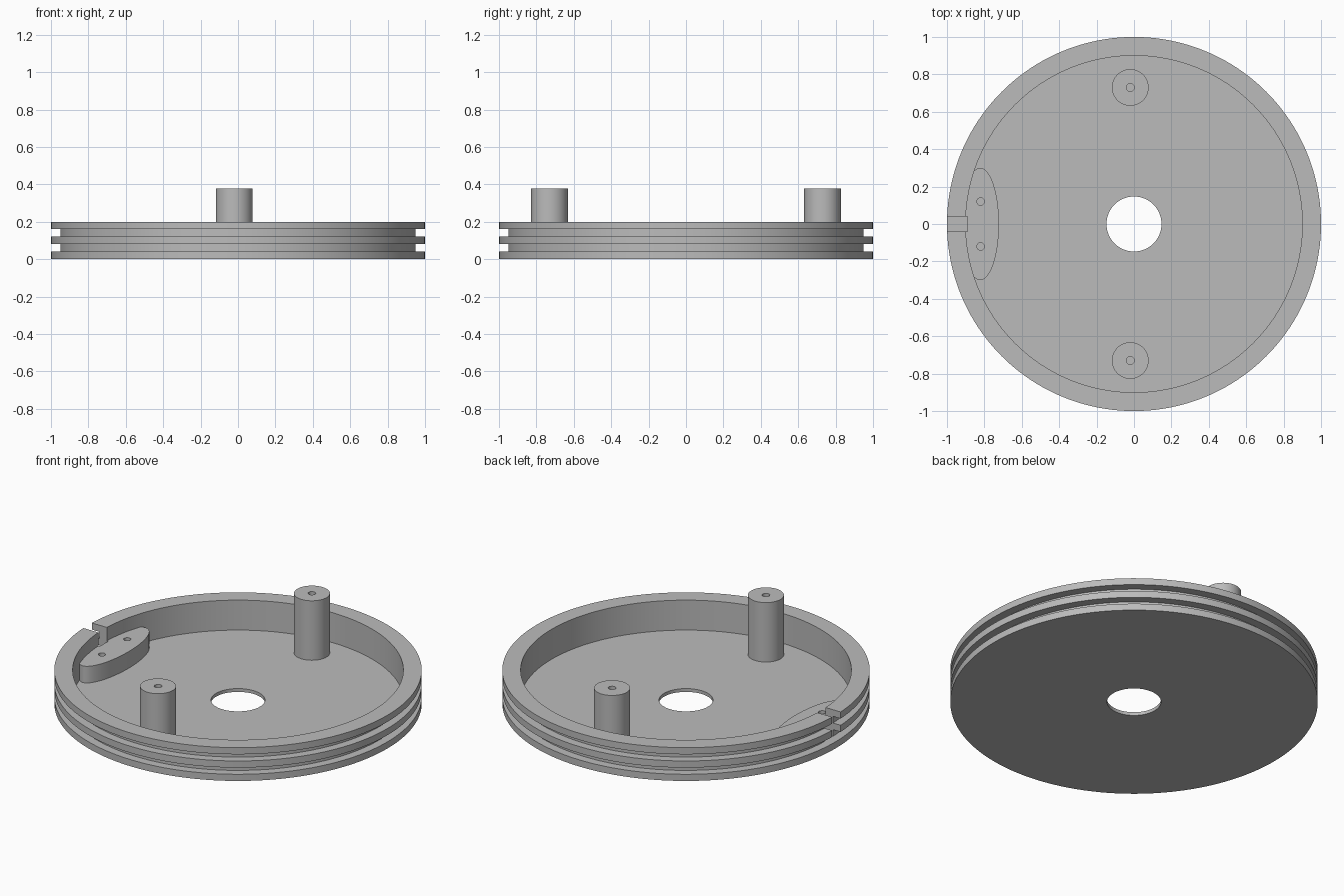
import bpy, bmesh, math
from mathutils import Matrix

cube = bpy.data.objects.get("Cube")
if cube:
    bpy.data.objects.remove(cube, do_unlink=True)

grey = bpy.data.materials.new("plain grey")
grey.use_nodes = True
colour = (0.5, 0.5, 0.5, 1)
grey.diffuse_color = colour
grey.node_tree.nodes["Principled BSDF"].inputs["Base Color"].default_value = colour


def finish(name, bm):
    bmesh.ops.recalc_face_normals(bm, faces=bm.faces)
    mesh = bpy.data.meshes.new(name)
    bm.to_mesh(mesh)
    bm.free()
    mesh.materials.append(grey)
    obj = bpy.data.objects.new(name, mesh)
    bpy.context.collection.objects.link(obj)
    return obj


def lathe(name, profile, steps, x=0, y=0):
    """Spin a closed (radius, height) outline about a vertical axis."""
    bm = bmesh.new()
    verts = [bm.verts.new((r, 0, z)) for r, z in profile]
    edges = [bm.edges.new((a, b)) for a, b in zip(verts, verts[1:] + verts[:1])]
    bmesh.ops.spin(bm, geom=verts + edges, cent=(0, 0, 0), axis=(0, 0, 1),
                   angle=math.tau, steps=steps, use_duplicate=False)
    bmesh.ops.remove_doubles(bm, verts=bm.verts, dist=1e-5)
    bmesh.ops.translate(bm, verts=bm.verts, vec=(x, y, 0))
    return finish(name, bm)


def cylinder(name, x, y, z0, z1, rx, ry, sides):
    bm = bmesh.new()
    place = Matrix.Translation((x, y, (z0 + z1) / 2)) @ Matrix.Diagonal((rx, ry, z1 - z0, 1))
    bmesh.ops.create_cone(bm, cap_ends=True, segments=sides, radius1=1,
                          radius2=1, depth=1, matrix=place)
    return finish(name, bm)


def cut(obj, cutter):
    mod = obj.modifiers.new("cut", "BOOLEAN")
    mod.operation = "DIFFERENCE"
    mod.solver = "EXACT"
    mod.object = cutter
    cutter.hide_render = True
    bpy.context.view_layer.objects.active = obj
    bpy.ops.object.modifier_apply(modifier=mod.name)


# Shallow dish: floor with centre hole, raised rim, two outer grooves
FLOOR, TOP, STEP = 0.02, 0.2, 0.04
outline = [(0.147, FLOOR), (0.147, 0), (1, 0)]
for i in (1, 3):
    low, high = STEP * i, STEP * (i + 1)
    outline += [(1, low), (0.95, low), (0.95, high), (1, high)]
outline += [(1, TOP), (0.9, TOP), (0.9, FLOOR)]
dish = lathe("grooved_dish", outline, 160)

# Oval pad against the rim, with two screw holes
pad = cylinder("oval_pad", -0.822, 0, 0.01, 0.12, 0.1, 0.3, 96)
cutters = []
for side in (-1, 1):
    hole = cylinder("pad_hole_cutter", -0.82, side * 0.12, 0.03, 0.2, 0.02, 0.02, 32)
    cut(pad, hole)
    cutters.append(hole)

# Slot through the rim into the lower groove
bm = bmesh.new()
bmesh.ops.create_cube(bm, size=1, matrix=Matrix.Translation((-0.99, 0, 0.17))
                      @ Matrix.Diagonal((0.2, 0.08, 0.26, 1)))
slot = finish("slot_cutter", bm)
cutters.append(slot)
cut(dish, slot)
cut(pad, slot)
for cutter in cutters:
    bpy.data.objects.remove(cutter, do_unlink=True)

# Two posts with blind screw holes
post_outline = [(0, 0.01), (0.098, 0.01), (0.098, 0.377), (0.021, 0.377),
                (0.021, 0.2), (0, 0.2)]
posts = [lathe(name, post_outline, 64, -0.02, y)
         for name, y in (("front_post", -0.73), ("back_post", 0.73))]

# Smooth the curved walls while keeping corners sharp
bpy.ops.object.select_all(action="DESELECT")
for obj in [dish, pad] + posts:
    obj.select_set(True)
bpy.context.view_layer.objects.active = dish
bpy.ops.object.shade_smooth_by_angle(angle=math.radians(30))
